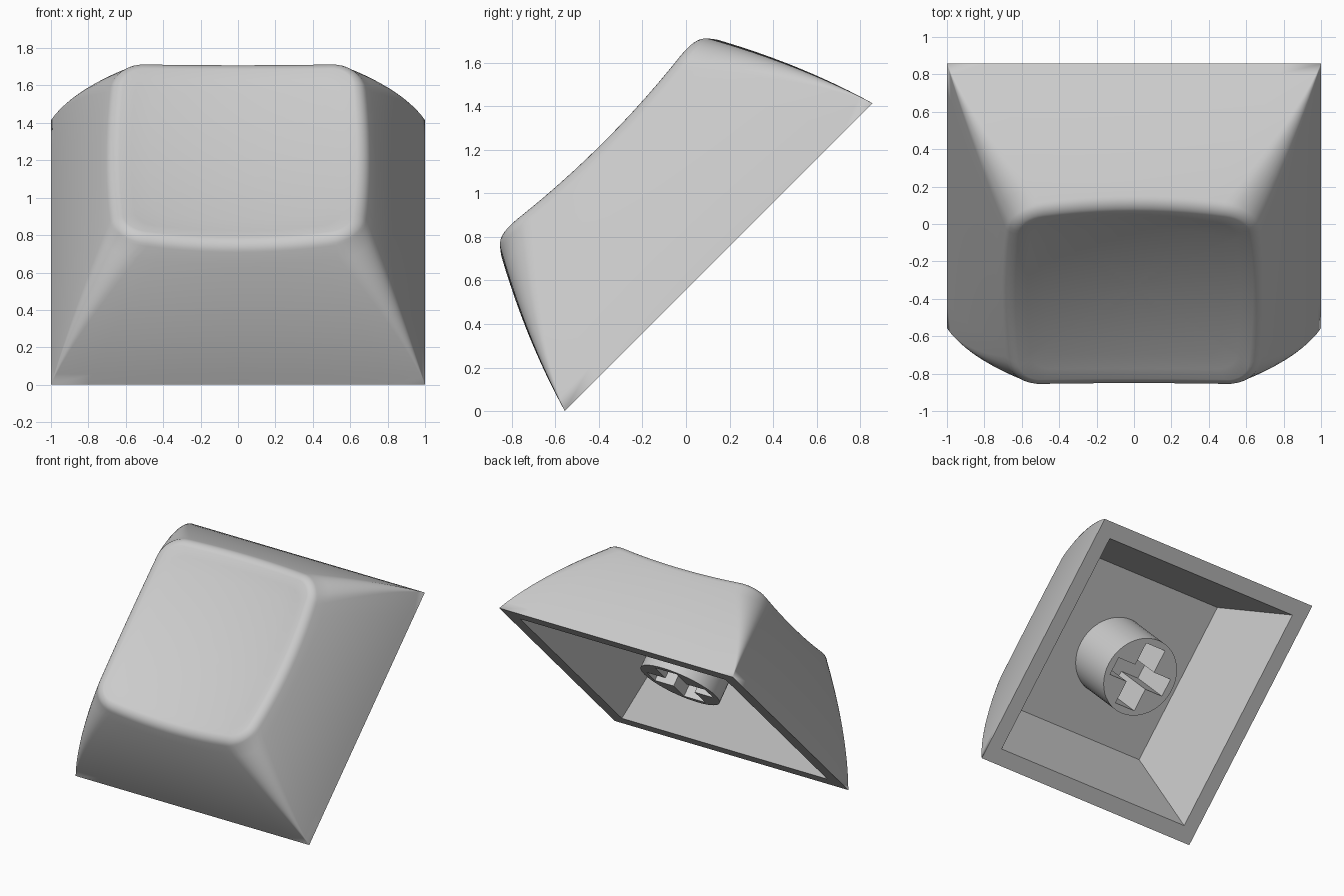
import bpy, bmesh, math
from mathutils import Matrix

if "Cube" in bpy.data.objects:
    bpy.data.objects.remove(bpy.data.objects["Cube"])

# The cap is modelled lying flat, then tilted back 45 degrees
TILT = Matrix.Translation((0, 0.15, 0.7075)) @ Matrix.Rotation(math.radians(45), 4, 'X')

grey = bpy.data.materials.new("light_grey")
grey.diffuse_color = (0.6, 0.6, 0.6, 1)
grey.use_nodes = True
grey.node_tree.nodes["Principled BSDF"].inputs["Base Color"].default_value = grey.diffuse_color

ARC, SIDE = 8, 10          # segments per rounded corner and per straight side
FILLET = 0.08              # rounding of the top rim


def dish(x, y):
    """Height of the spherically dished top."""
    return 0.695 + 0.12 * (x * x + y * y)


def rounded_square(half, radius, bow):
    """Outline with round corners and sides bowed slightly outwards."""
    pts = []
    flat = half - radius
    for k in range(4):
        turn = Matrix.Rotation(k * math.pi / 2, 2)
        quarter = []
        for i in range(SIDE):
            q = -1 + 2 * i / SIDE
            quarter.append((half + bow * (1 - q * q), q * flat))
        for i in range(ARC):
            a = i / ARC * math.pi / 2
            quarter.append((flat + radius * math.cos(a), flat + radius * math.sin(a)))
        for x, y in quarter:
            pts.append((turn[0][0] * x + turn[0][1] * y, turn[1][0] * x + turn[1][1] * y))
    return pts


def finish(bm, name):
    bmesh.ops.remove_doubles(bm, verts=bm.verts, dist=1e-4)
    bmesh.ops.recalc_face_normals(bm, faces=bm.faces)
    mesh = bpy.data.meshes.new(name)
    bm.to_mesh(mesh)
    bm.free()
    obj = bpy.data.objects.new(name, mesh)
    bpy.context.collection.objects.link(obj)
    mesh.materials.append(grey)
    obj.matrix_world = TILT
    return obj


def smooth(obj):
    bpy.ops.object.select_all(action='DESELECT')
    obj.select_set(True)
    bpy.context.view_layer.objects.active = obj
    bpy.ops.object.shade_smooth_by_angle(angle=math.radians(30))


# Hollow shell: inner ceiling and inner rim
rings = [[(x, y, z) for x, y in rounded_square(h, 0, 0)]
         for h, z in ((0.636, 0.565), (0.88, 0))]

# Outer walls, sharp cornered at the base and round at the top
rim_height = [dish(x, y) for x, y in rounded_square(0.64, 0.15, 0.02)]
WALL = 12
for i in range(WALL + 1):
    t = i / WALL
    outline = rounded_square(1 - 0.315 * t + 0.09 * t * (1 - t), 0.2 * t ** 1.3, 0.02 * t)
    rings.append([(x, y, t * (d - 0.52 * FILLET)) for (x, y), d in zip(outline, rim_height)])

# Rounded rim
for i in range(1, 7):
    a = math.radians(29 + 61 * i / 6)
    outline = rounded_square(0.615 + FILLET * math.cos(a), 0.13 + FILLET * math.cos(a), 0.02)
    rings.append([(x, y, d - FILLET + FILLET * math.sin(a))
                  for (x, y), d in zip(outline, rim_height)])

# Dished top
last = rings[-1]
for s in (0.9, 0.75, 0.6, 0.45, 0.3, 0.15):
    rings.append([(x * s, y * s, dish(x * s, y * s)) for x, y, z in last])

bm = bmesh.new()
loops = [[bm.verts.new(p) for p in ring] for ring in rings]
n = len(loops[0])
for a, b in zip(loops, loops[1:]):
    for j in range(n):
        k = (j + 1) % n
        bm.faces.new((a[j], a[k], b[k], b[j]))
bm.faces.new(loops[0])
center = bm.verts.new((0, 0, dish(0, 0)))
for j in range(n):
    bm.faces.new((loops[-1][j], loops[-1][(j + 1) % n], center))
smooth(finish(bm, "key_shell"))

# Round stem under the ceiling
bm = bmesh.new()
bmesh.ops.create_cone(bm, cap_ends=True, segments=48, radius1=0.304, radius2=0.304,
                      depth=0.465, matrix=Matrix.Translation((0, 0, 0.3425)))
stem = finish(bm, "stem")

# Cross shaped socket cut into the stem
L, W, H = 0.25, 0.09, 0.07
quarter = [(L, -H), (L, H), (W, H), (W, L)]
profile = quarter + [(-W, L), (-W, H), (-L, H), (-L, -H), (-W, -H), (-W, -L), (W, -L), (W, -H)]
bm = bmesh.new()
face = bm.faces.new([bm.verts.new((x, y, 0)) for x, y in profile])
ext = bmesh.ops.extrude_face_region(bm, geom=[face])
bmesh.ops.translate(bm, vec=(0, 0, 0.5),
                    verts=[v for v in ext["geom"] if isinstance(v, bmesh.types.BMVert)])
cutter = finish(bm, "socket_cutter")
cutter.hide_render = True

cut = stem.modifiers.new("socket", 'BOOLEAN')
cut.operation = 'DIFFERENCE'
cut.solver = 'EXACT'
cut.object = cutter
bpy.context.view_layer.update()
bpy.ops.object.select_all(action='DESELECT')
stem.select_set(True)
bpy.context.view_layer.objects.active = stem
bpy.ops.object.modifier_apply(modifier=cut.name)
bpy.data.objects.remove(cutter)
smooth(stem)
